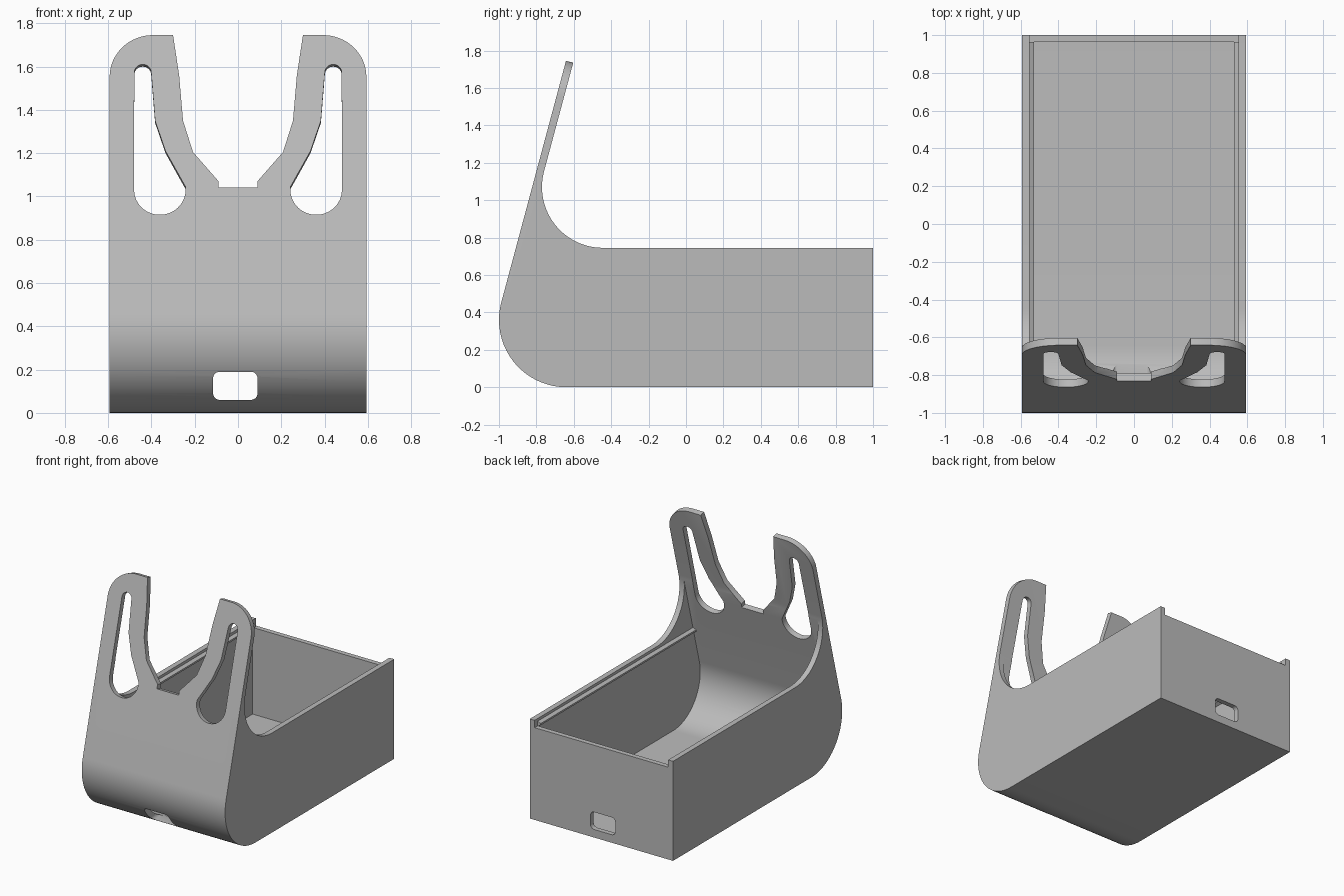
import bpy, bmesh, math
from mathutils import Vector

if "Cube" in bpy.data.objects:
    bpy.data.objects.remove(bpy.data.objects["Cube"], do_unlink=True)

grey = bpy.data.materials.new("plain_grey")
grey.use_nodes = True
grey.diffuse_color = (0.5, 0.5, 0.5, 1)
grey.node_tree.nodes["Principled BSDF"].inputs["Base Color"].default_value = grey.diffuse_color

TILT = math.radians(15)
NORMAL = Vector((0, -math.cos(TILT), math.sin(TILT)))   # outward from the front plate
UP = Vector((0, math.sin(TILT), math.cos(TILT)))        # up along the front plate
HALF, WALL, RIM, TOP = 0.593, 0.04, 0.745, 1.745
BEND = Vector((0, -0.64, 0.36))                         # centre of the lower front bend


def arc(cx, cy, r, start, end, n=20, squash=1):
    angles = [math.radians(start + (end - start) * i / n) for i in range(n + 1)]
    return [(cx + r * math.cos(a), cy + r * squash * math.sin(a)) for a in angles]


def prism(name, points, extrude):
    """Closed solid swept from a planar outline."""
    bm = bmesh.new()
    face = bm.faces.new([bm.verts.new(p) for p in points])
    swept = bmesh.ops.extrude_face_region(bm, geom=[face], use_keep_orig=True)
    moved = [v for v in swept["geom"] if isinstance(v, bmesh.types.BMVert)]
    bmesh.ops.translate(bm, verts=moved, vec=extrude)
    bmesh.ops.recalc_face_normals(bm, faces=bm.faces)
    mesh = bpy.data.meshes.new(name)
    bm.to_mesh(mesh)
    bm.free()
    mesh.materials.append(grey)
    obj = bpy.data.objects.new(name, mesh)
    bpy.context.collection.objects.link(obj)
    return obj


def side_prism(name, yz, half):
    return prism(name, [(-half, y, z) for y, z in yz], Vector((2 * half, 0, 0)))


def front_face(depth, z):
    """Point (y, z) at a depth behind the outer face of the tilted plate."""
    base = BEND + NORMAL * (0.36 - depth)
    p = base + UP * ((z - base.z) / UP.z)
    return (p.y, p.z)


def plate_cutter(name, xz):
    pts = [Vector((x, *front_face(0, z))) + NORMAL * 0.1 for x, z in xz]
    rise = NORMAL.z * 0.1
    pts = [p for p in pts]
    return prism(name, pts, NORMAL * -0.25) if rise else None


def cut(target, cutter):
    mod = target.modifiers.new("cut", "BOOLEAN")
    mod.operation, mod.solver, mod.object = "DIFFERENCE", "EXACT", cutter
    bpy.context.view_layer.objects.active = target
    bpy.ops.object.modifier_apply(modifier=mod.name)
    bpy.data.objects.remove(cutter, do_unlink=True)


# Solid case: box, rounded lower front, tilted plate and inner sweep
plate_top = front_face(0, TOP)
back_top = (plate_top[0] - NORMAL.y * WALL, plate_top[1] - NORMAL.z * WALL)
outline = [(1, 0), (1, RIM)]
outline += arc(-0.445, RIM + 0.325, 0.325, 270, 165)
outline += [back_top, plate_top]
outline += arc(BEND.y, BEND.z, 0.36, 165, 270)
case = side_prism("open_case", outline, HALF)

# Hollow interior following the curved front
skin = 0.042
hollow = [(0.963, skin), (0.963, 1.3), front_face(skin, 1.3)]
hollow += arc(BEND.y, BEND.z, 0.36 - skin, 165, 270)
cut(case, side_prism("hollow_cutter", hollow, HALF - WALL))

# Lowered back wall between the side walls
cut(case, side_prism("back_notch_cutter",
                     [(0.9, 0.69), (1.1, 0.69), (1.1, 0.9), (0.9, 0.9)], HALF - WALL))

# Rounded port through front and back
port = []
for cx, cz, a in [(0.06, 0.16, 0), (-0.085, 0.16, 90), (-0.085, 0.09, 180), (0.06, 0.09, 270)]:
    port += arc(cx, cz, 0.03, a, a + 90, 6)
cut(case, prism("port_cutter", [(x, -1.2, z) for x, z in port], Vector((0, 2.4, 0))))

# Central opening in the plate
edge = [(0.09, 1.04), (0.09, 1.07), (0.208, 1.205), (0.254, 1.35), (0.272, 1.56), (0.3, TOP), (0.32, 1.9)]
cut(case, plate_cutter("opening_cutter", edge + [(-x, z) for x, z in reversed(edge)]))

# Teardrop slots and rounded top corners on both arms
foreshorten = math.cos(TILT)
slot = arc(0.44, 1.572, 0.039, 0, 180, 14, foreshorten)
slot += [(0.383, 1.35), (0.335, 1.21)]
slot += arc(0.361, 1.03, 0.119, 172, 360, 24, foreshorten)
corner = arc(HALF - 0.2, TOP - 0.2 * foreshorten, 0.2, 0, 90, 16, foreshorten)
corner += [(HALF - 0.2, 1.9), (0.7, 1.9), (0.7, corner[0][1])]
for side in (-1, 1):
    for shape in (slot, corner):
        cut(case, plate_cutter("arm_cutter", [(side * x, z) for x, z in shape]))

# Lid rails along the inside of the side walls
rail = [(0.57, 0.688), (0.553, 0.688), (0.529, 0.7), (0.529, 0.713), (0.553, 0.725), (0.57, 0.725)]
parts = [case]
for side, label in ((1, "left"), (-1, "right")):
    parts.append(prism(label + "_rail", [(side * x, -0.895, z) for x, z in rail], Vector((0, 1.858, 0))))

bpy.ops.object.select_all(action="DESELECT")
for obj in parts:
    obj.select_set(True)
bpy.context.view_layer.objects.active = case
bpy.ops.object.shade_smooth_by_angle(angle=math.radians(25))
